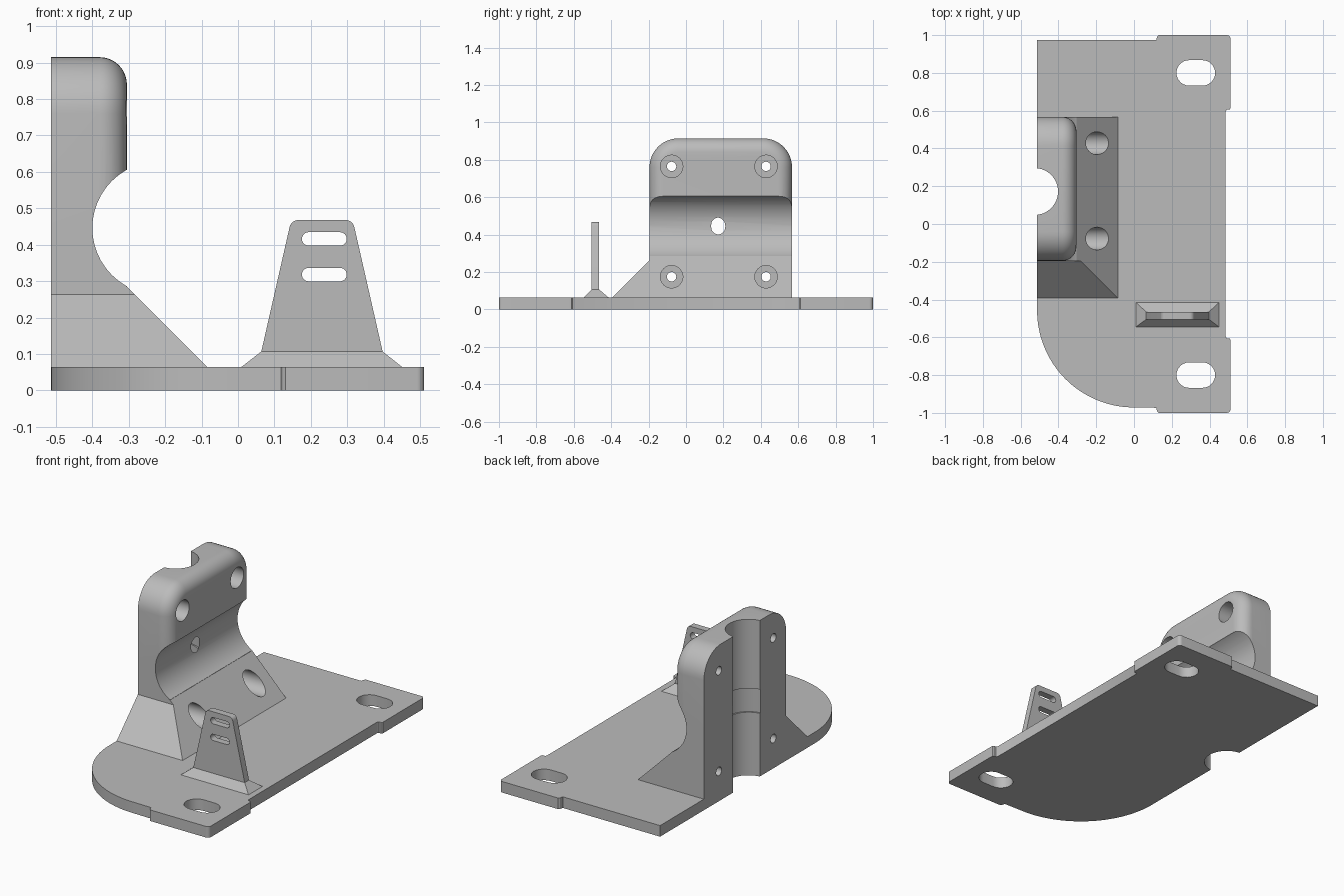
import bpy, bmesh
from math import sin, cos, pi, radians
from mathutils import Vector

cube = bpy.data.objects.get("Cube")
if cube:
    bpy.data.objects.remove(cube, do_unlink=True)

grey = bpy.data.materials.new("neutral grey")
grey.use_nodes = True
grey.diffuse_color = (0.5, 0.5, 0.5, 1)
grey.node_tree.nodes["Principled BSDF"].inputs["Base Color"].default_value = (0.5, 0.5, 0.5, 1)

BACK, FACE = -0.513, -0.305      # rear and front planes of the block
Y0, Y1 = -0.195, 0.567           # block sides
TOP, DECK = 0.915, 0.065         # block top, plate top
MAP = {"x": lambda u, v, w: (w, u, v),
       "y": lambda u, v, w: (u, w, v),
       "z": lambda u, v, w: (u, v, w)}


def finish(name, bm):
    bmesh.ops.recalc_face_normals(bm, faces=bm.faces[:])
    mesh = bpy.data.meshes.new(name)
    bm.to_mesh(mesh)
    bm.free()
    mesh.materials.append(grey)
    obj = bpy.data.objects.new(name, mesh)
    bpy.context.collection.objects.link(obj)
    return obj


def loft(name, axis, sections):
    """Skin equal-sized 2D outlines, each given as (outline, position)."""
    bm = bmesh.new()
    rings = [[bm.verts.new(MAP[axis](u, v, w)) for u, v in pts] for pts, w in sections]
    n = len(rings[0])
    for a, b in zip(rings, rings[1:]):
        for i in range(n):
            j = (i + 1) % n
            bm.faces.new((a[i], a[j], b[j], b[i]))
    bm.faces.new(rings[0])
    bm.faces.new(rings[-1])
    return finish(name, bm)


def prism(name, axis, pts, a, b):
    return loft(name, axis, [(pts, a), (pts, b)])


def arc(u, v, r, start, end, n=12):
    steps = [radians(start + (end - start) * i / n) for i in range(n + 1)]
    return [(u + r * cos(t), v + r * sin(t)) for t in steps]


def cylinder(name, axis, u, v, r, a, b):
    return prism(name, axis, arc(u, v, r, 0, 352.5, 47), a, b)


def slot(name, axis, u, v, length, width, a, b):
    r = width / 2
    d = length / 2 - r
    return prism(name, axis, arc(u + d, v, r, -90, 90) + arc(u - d, v, r, 90, 270), a, b)


def rect(u0, u1, v0, v1):
    return [(u0, v0), (u1, v0), (u1, v1), (u0, v1)]


def combine(obj, tools, operation="DIFFERENCE"):
    """Apply booleans to obj and discard the tools."""
    for tool in tools:
        tool.hide_render = True
        mod = obj.modifiers.new("boolean", "BOOLEAN")
        mod.operation, mod.solver, mod.object = operation, "EXACT", tool
        deps = bpy.context.evaluated_depsgraph_get()
        mesh = bpy.data.meshes.new_from_object(obj.evaluated_get(deps))
        obj.modifiers.clear()
        obj.data = mesh
        bpy.data.objects.remove(tool, do_unlink=True)


def rear_channel():
    return cylinder("channel_cutter", "z", -0.526, 0.172, 0.124, -0.1, 1.1)


# Base plate: one large rounded corner and two raised tabs on the right edge
def tab(s):
    half = [(0.485, 0.595), (0.49, 0.605), (0.505, 0.605), (0.511, 0.612)]
    half += arc(0.491, 0.98, 0.02, 0, 90, 6) + [(0.13, 1.0), (0.122, 0.992), (0.118, 0.973)]
    return [(u, s * v) for u, v in half]


outline = tab(1) + [(BACK, 0.973)] + arc(0, -0.458, -BACK, 180, 270, 40) + tab(-1)[::-1]
base_plate = prism("base_plate", "z", outline, 0, DECK)
combine(base_plate, [slot("slot_cutter", "z", 0.327, s * 0.8, 0.205, 0.135, -0.1, 0.2)
                     for s in (1, -1)] + [rear_channel()])

# Clamp block: splayed foot, neck and rounded head
clamp_block = loft("clamp_block", "z", [(rect(BACK, -0.085, -0.392, Y1), DECK),
                                        (rect(BACK, -0.283, Y0, Y1), 0.263)])
neck = prism("neck", "y", [(BACK, 0.1), (-0.283, 0.1), (-0.283, 0.263), (FACE, 0.285),
                           (FACE, 0.45), (BACK, 0.45)], Y0, Y1)


def head_outline(inset):
    r = 0.155
    return ([(Y0 + inset, 0.44), (Y1 - inset, 0.44)]
            + arc(Y1 - r, TOP - r, r - inset, 0, 90) + arc(Y0 + r, TOP - r, r - inset, 90, 180))


FILLET = 0.075
head = loft("head", "x", [(head_outline(0), BACK)]
            + [(head_outline(FILLET * (1 - cos(t))), FACE - FILLET + FILLET * sin(t))
               for t in [i * pi / 20 for i in range(11)]])
combine(clamp_block, [neck, head], "UNION")

# Round seat across the front, rear channel with a wider ring, screw holes
cutters = [cylinder("seat_cutter", "y", -0.218, 0.446, 0.182, -0.6, 0.8), rear_channel(),
           cylinder("ring_cutter", "z", -0.526, 0.172, 0.132, 0.37, 0.51)]
for y in (-0.077, 0.428):
    for z in (0.175, 0.765):
        cutters.append(cylinder("bore_cutter", "x", y, z, 0.06, -0.42, 0.1))
        cutters.append(cylinder("screw_cutter", "x", y, z, 0.025, -0.7, -0.3))
combine(clamp_block, cutters)

# Small strap bracket: tapered upright on a flared foot
bracket_foot = loft("bracket_foot", "z", [(rect(0.01, 0.45, -0.545, -0.415), DECK),
                                          (rect(0.064, 0.397, -0.505, -0.465), 0.107)])
MID = 0.2305
right = [(0.397, 0.107)] + arc(0.295, 0.443, 0.025, 12, 90, 8)
left = [(2 * MID - u, v) for u, v in reversed(right)]
bracket_upright = prism("bracket_upright", "y", right + left, -0.505, -0.465)
combine(bracket_upright, [slot("strap_cutter", "y", 0.237, z, 0.123, 0.037, -0.6, -0.4)
                          for z in (0.318, 0.416)])

# Smooth the curved surfaces, keep edges sharp
bpy.ops.object.select_all(action="DESELECT")
for part in (base_plate, clamp_block, bracket_foot, bracket_upright):
    part.select_set(True)
    bpy.context.view_layer.objects.active = part
bpy.ops.object.shade_smooth_by_angle(angle=radians(30))
